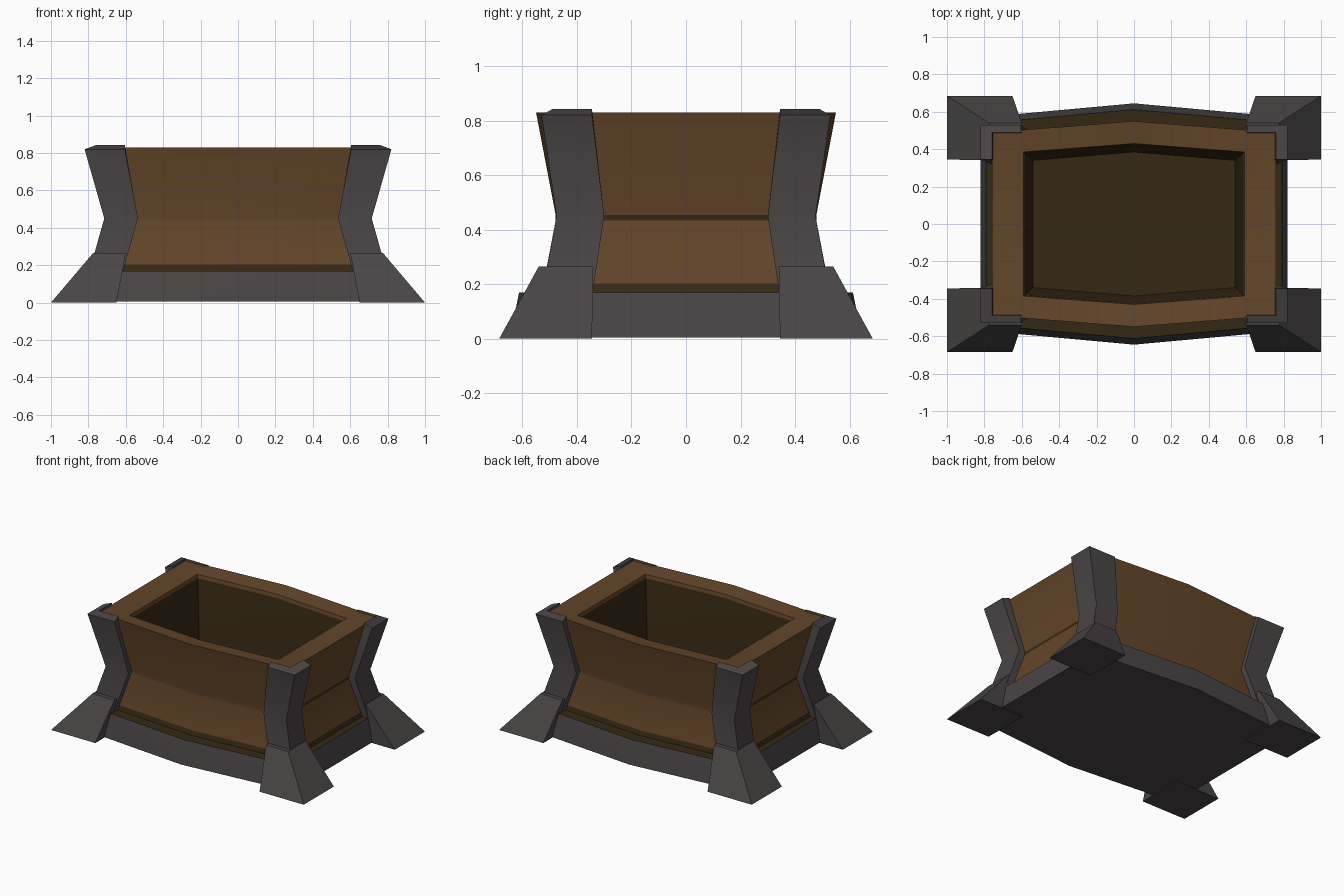
import bpy, bmesh, math

if "Cube" in bpy.data.objects:
    bpy.data.objects.remove(bpy.data.objects["Cube"])


def material(name, rgb):
    m = bpy.data.materials.new(name)
    m.diffuse_color = (*rgb, 1)
    m.use_nodes = True
    m.node_tree.nodes["Principled BSDF"].inputs["Base Color"].default_value = m.diffuse_color
    return m


WOOD = material("brown wood", (0.125, 0.060, 0.022))
DARK = material("dark wood", (0.036, 0.022, 0.007))
IRON = material("grey iron", (0.068, 0.060, 0.061))


def loft(name, sections, mats, paint):
    """Join a stack of closed sections; each section lists, per part, its rings.
    paint(ring_index, face) gives the material slot of a side or cap face."""
    bm = bmesh.new()
    for rings in sections:
        loops = [[bm.verts.new(p) for p in ring] for ring in rings]
        n = len(loops[0])
        made = [(-1, bm.faces.new(loops[0])), (len(rings) - 1, bm.faces.new(loops[-1]))]
        for k, (a, b) in enumerate(zip(loops, loops[1:])):
            for i in range(n):
                j = (i + 1) % n
                made.append((k, bm.faces.new((a[i], a[j], b[j], b[i]))))
        for k, f in made:
            f.normal_update()
            f.material_index = paint(k, f)
    bmesh.ops.recalc_face_normals(bm, faces=bm.faces)
    me = bpy.data.meshes.new(name)
    bm.to_mesh(me)
    bm.free()
    for m in mats:
        me.materials.append(m)
    ob = bpy.data.objects.new(name, me)
    bpy.context.collection.objects.link(ob)
    bpy.ops.object.select_all(action='DESELECT')
    ob.select_set(True)
    bpy.context.view_layer.objects.active = ob
    bpy.ops.object.shade_smooth_by_angle(angle=math.radians(35))
    return ob


def bowed(x, y, mid, z):
    """Rectangle whose long sides bow outward at x = 0."""
    return [(x, -y, z), (x, y, z), (0, mid, z), (-x, y, z), (-x, -y, z), (0, -mid, z)]


# Plinth with a dark ledge on top
loft("plinth", [[bowed(0.82, 0.57, 0.645, 0.005), bowed(0.81, 0.56, 0.632, 0.07),
                 bowed(0.79, 0.54, 0.612, 0.17)]],
     [IRON, DARK], lambda k, f: 1 if k == 2 else 0)


# Waisted wooden box, hollow, with dark seam, foot band and inside
def box_paint(k, f):
    if k in (0, 6, 7):
        return 1
    return 1 if k == 2 and abs(f.normal.x) > 0.8 else 0


loft("wooden_box", [[bowed(0.745, 0.475, 0.53, 0.165), bowed(0.735, 0.465, 0.522, 0.203),
                     bowed(0.667, 0.427, 0.478, 0.434), bowed(0.667, 0.427, 0.478, 0.453),
                     bowed(0.76, 0.49, 0.55, 0.83), bowed(0.59, 0.385, 0.43, 0.815),
                     bowed(0.585, 0.38, 0.425, 0.79), bowed(0.54, 0.34, 0.385, 0.21)]],
     [WOOD, DARK], box_paint)


# Angle-shaped corner posts wrapping the box
def angle(sx, sy, ax, ox, ix, ay, oy, iy, z, lift=0):
    pts = [(ax, oy, z), (ox, oy, z), (ox, ay, z),
           (ix, ay, z + lift), (ix, iy, z + lift), (ax, iy, z + lift)]
    return [(sx * x, sy * y, h) for x, y, h in pts]


corners = [(sx, sy) for sx in (-1, 1) for sy in (-1, 1)]
loft("corner_posts", [[angle(sx, sy, 0.62, 0.80, 0.735, 0.345, 0.53, 0.465, 0.15),
                       angle(sx, sy, 0.535, 0.715, 0.66, 0.30, 0.475, 0.42, 0.45),
                       angle(sx, sy, 0.605, 0.82, 0.758, 0.345, 0.53, 0.488, 0.82, 0.023)]
                      for sx, sy in corners], [IRON], lambda k, f: 0)


# Flared feet
def block(sx, sy, x0, x1, y0, y1, z):
    return [(sx * x, sy * y, z) for x, y in ((x0, y0), (x1, y0), (x1, y1), (x0, y1))]


loft("feet", [[block(sx, sy, 0.65, 1.0, 0.345, 0.685, 0),
               block(sx, sy, 0.60, 0.775, 0.34, 0.54, 0.265)]
              for sx, sy in corners], [IRON], lambda k, f: 0)
